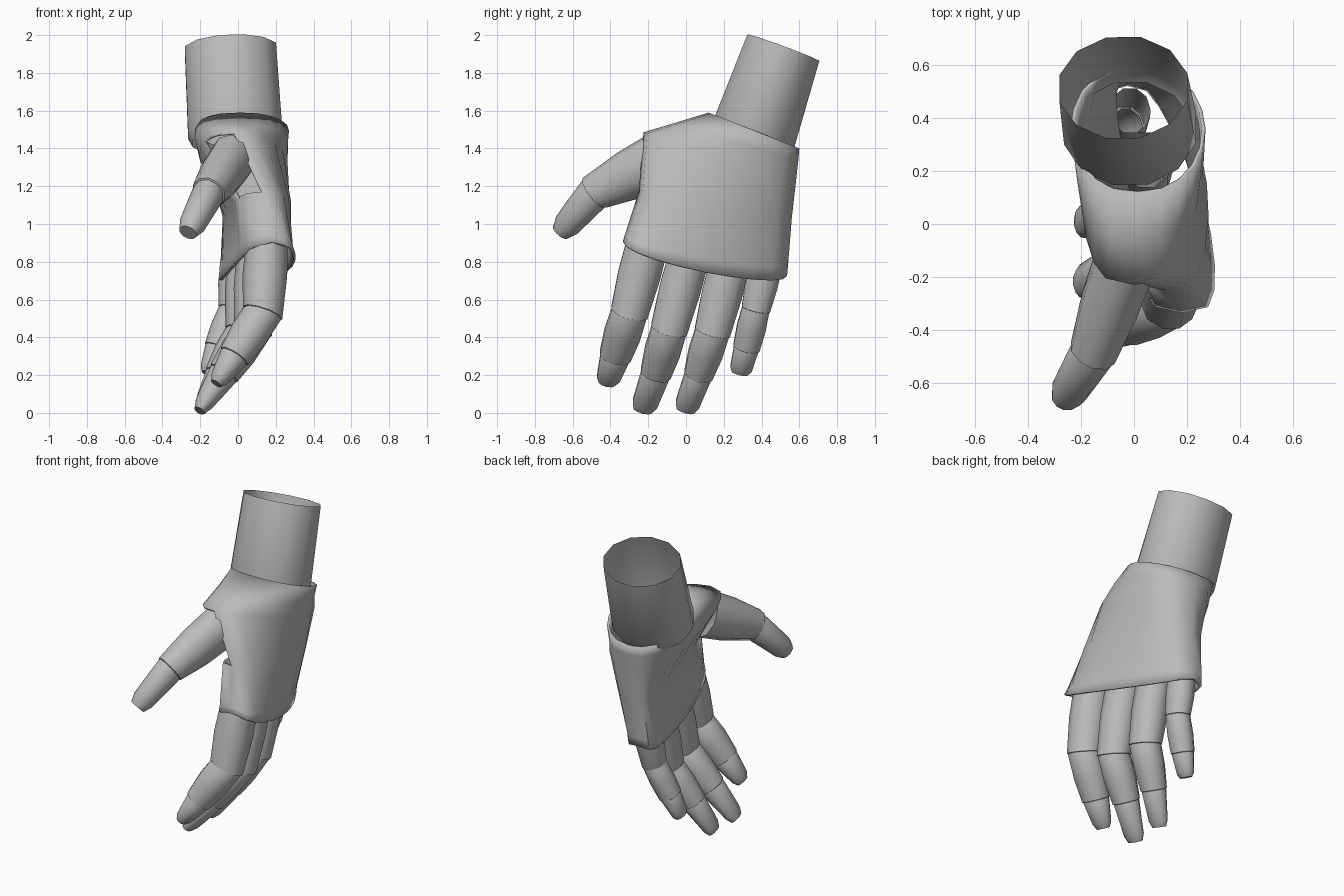
import bpy, bmesh, math
from mathutils import Vector

if "Cube" in bpy.data.objects:
    bpy.data.objects.remove(bpy.data.objects["Cube"], do_unlink=True)

grey = bpy.data.materials.new("plain grey")
grey.use_nodes = True
grey.diffuse_color = (0.5, 0.5, 0.5, 1)
grey.node_tree.nodes["Principled BSDF"].inputs["Base Color"].default_value = (0.5, 0.5, 0.5, 1)


def loft(name, rings, cap=False, thickness=0.0, skip=None, angle=52):
    """Skin a list of equal point rings into one smooth object."""
    bm = bmesh.new()
    rows = [[bm.verts.new(p) for p in ring] for ring in rings]
    n = len(rows[0])
    for i in range(len(rows) - 1):
        for j in range(n):
            if skip and skip(i, j):
                continue
            k = (j + 1) % n
            bm.faces.new((rows[i][j], rows[i][k], rows[i + 1][k], rows[i + 1][j]))
    if cap:
        bm.faces.new(rows[-1])
    bmesh.ops.recalc_face_normals(bm, faces=bm.faces)
    mesh = bpy.data.meshes.new(name)
    bm.to_mesh(mesh)
    bm.free()
    mesh.materials.append(grey)
    obj = bpy.data.objects.new(name, mesh)
    bpy.context.collection.objects.link(obj)
    bpy.ops.object.select_all(action="DESELECT")
    obj.select_set(True)
    bpy.context.view_layer.objects.active = obj
    bpy.ops.object.shade_smooth_by_angle(angle=math.radians(angle))
    if thickness:
        shell = obj.modifiers.new("shell", "SOLIDIFY")
        shell.thickness = thickness
        shell.offset = -1
    return obj


def oval(centre, direction, side, width, depth, n=10):
    """Oval ring across a direction; width runs along the side axis."""
    d = direction.normalized()
    s = (side - d * side.dot(d)).normalized()
    t = d.cross(s)
    ring = []
    for j in range(n):
        a = math.tau * (j + 0.5) / n
        ring.append(centre + s * width * math.cos(a) + t * depth * math.sin(a))
    return ring


def finger(name, joints, sizes, side):
    """Chain of sleeves: each joint is a point, each size a (width, depth) radius pair."""
    pts = [Vector(p) for p in joints]
    parts = ("base", "middle", "tip") if len(pts) == 4 else ("base", "tip")
    dirs = [(b - a).normalized() for a, b in zip(pts, pts[1:])]
    for i, part in enumerate(parts):
        a, b, d = pts[i], pts[i + 1], dirs[i]
        last = i == len(parts) - 1
        before = dirs[i - 1] + d if i else d
        after = d if last else d + dirs[i + 1]
        (w0, h0), (w1, h1) = sizes[i], sizes[i + 1]
        rings = []
        if i:  # tucked-in start of the sleeve
            rings.append(oval(a - d * 0.02, before, side, w0 * 0.84, h0 * 0.84))
        steps = ((0.04, 0.95), (0.5, 1.08), (0.82, 1.22), (1, 1)) if last else \
                ((0.02, 0.96), (0.5, 1.05), (1, 1))
        for f, swell in steps:
            axis = before if f < 0.1 else after if f == 1 else d
            rings.append(oval(a.lerp(b, f), axis, side,
                              (w0 + (w1 - w0) * f) * swell, (h0 + (h1 - h0) * f) * swell))
        if not last:  # rolled-in lip
            rings.append(oval(b + d * 0.005, after, side, w1 * 0.86, h1 * 0.86))
        loft(name + "_" + part, rings, cap=last)


# Forearm sleeve, open at the top
axis = Vector((0.02, -0.17, -0.46))
rim = Vector((-0.04, 0.515, 1.932))
cuff = Vector((-0.015, 0.36, 1.48))
loft("forearm", [oval(c, axis, Vector((1, 0, 0)), w, h, 12)
                 for c, w, h in ((rim, 0.25, 0.21), (cuff, 0.258, 0.234),
                                 (cuff + axis * 0.1, 0.235, 0.21))])


def palm_ring(front, back, bow, power, bulge, hollow, n=20):
    """Flat ring from thumb edge to little finger edge: (palm x, back-of-hand x, y, z)."""
    ring = []
    for j in range(n):
        a = math.tau * j / n
        u = (1 - math.cos(a)) / 2
        inner, outer, y, z = (p + (q - p) * u for p, q in zip(front, back))
        s = math.sin(a)
        x = (inner + outer) / 2 + (outer - inner) / 2 * math.copysign(abs(s) ** power, s)
        x += s * s * (bulge if s > 0 else hollow)
        ring.append((x, y, z - bow * abs(s)))
    return ring


# Palm shell, open at the cuff, the knuckles and the thumb
loft("palm", [
    palm_ring((-0.24, 0.265, 0.12, 1.59), (-0.24, 0.255, 0.6, 1.4), 0.0, 0.85, 0.01, 0),
    palm_ring((-0.22, 0.23, -0.06, 1.535), (-0.23, 0.26, 0.595, 1.34), 0.0, 0.75, 0.02, 0),
    palm_ring((-0.21, 0.17, -0.225, 1.485), (-0.22, 0.26, 0.585, 1.25), 0.0, 0.65, 0.045, 0.01),
    palm_ring((-0.03, 0.28, -0.25, 1.17), (-0.16, 0.18, 0.56, 1.03), 0.01, 0.6, 0.045, 0.06),
    palm_ring((0.02, 0.325, -0.325, 0.94), (-0.145, 0.1, 0.54, 0.78), 0.045, 0.45, 0.04, 0.025),
    palm_ring((0.02, 0.345, -0.335, 0.905), (-0.14, 0.09, 0.535, 0.725), 0.07, 0.42, 0.04, 0),
], thickness=0.014, skip=lambda i, j: i == 2 and j in (17, 18, 19))

# Fingers
across = Vector((0, 1, 0))
finger("index_finger",
       [(0.155, -0.195, 0.93), (0.13, -0.3, 0.53), (-0.02, -0.375, 0.3), (-0.115, -0.42, 0.155)],
       [(0.122, 0.115), (0.104, 0.11), (0.088, 0.085), (0.045, 0.032)], across)
finger("middle_finger",
       [(0.1, 0.03, 0.88), (0.08, -0.09, 0.44), (-0.075, -0.16, 0.21), (-0.205, -0.23, 0.012)],
       [(0.118, 0.11), (0.102, 0.105), (0.085, 0.085), (0.052, 0.03)], across)
finger("ring_finger",
       [(0.045, 0.245, 0.84), (0.03, 0.14, 0.43), (-0.1, 0.065, 0.2), (-0.2, -0.005, 0.012)],
       [(0.116, 0.105), (0.1, 0.1), (0.08, 0.08), (0.05, 0.03)], across)
finger("little_finger",
       [(-0.015, 0.43, 0.81), (-0.03, 0.37, 0.55), (-0.11, 0.32, 0.345), (-0.165, 0.285, 0.21)],
       [(0.094, 0.082), (0.08, 0.075), (0.074, 0.07), (0.045, 0.03)], across)
finger("thumb",
       [(-0.03, -0.13, 1.345), (-0.155, -0.485, 1.165), (-0.265, -0.665, 0.955)],
       [(0.125, 0.155), (0.092, 0.1), (0.05, 0.05)], Vector((1, 0, 0)))
